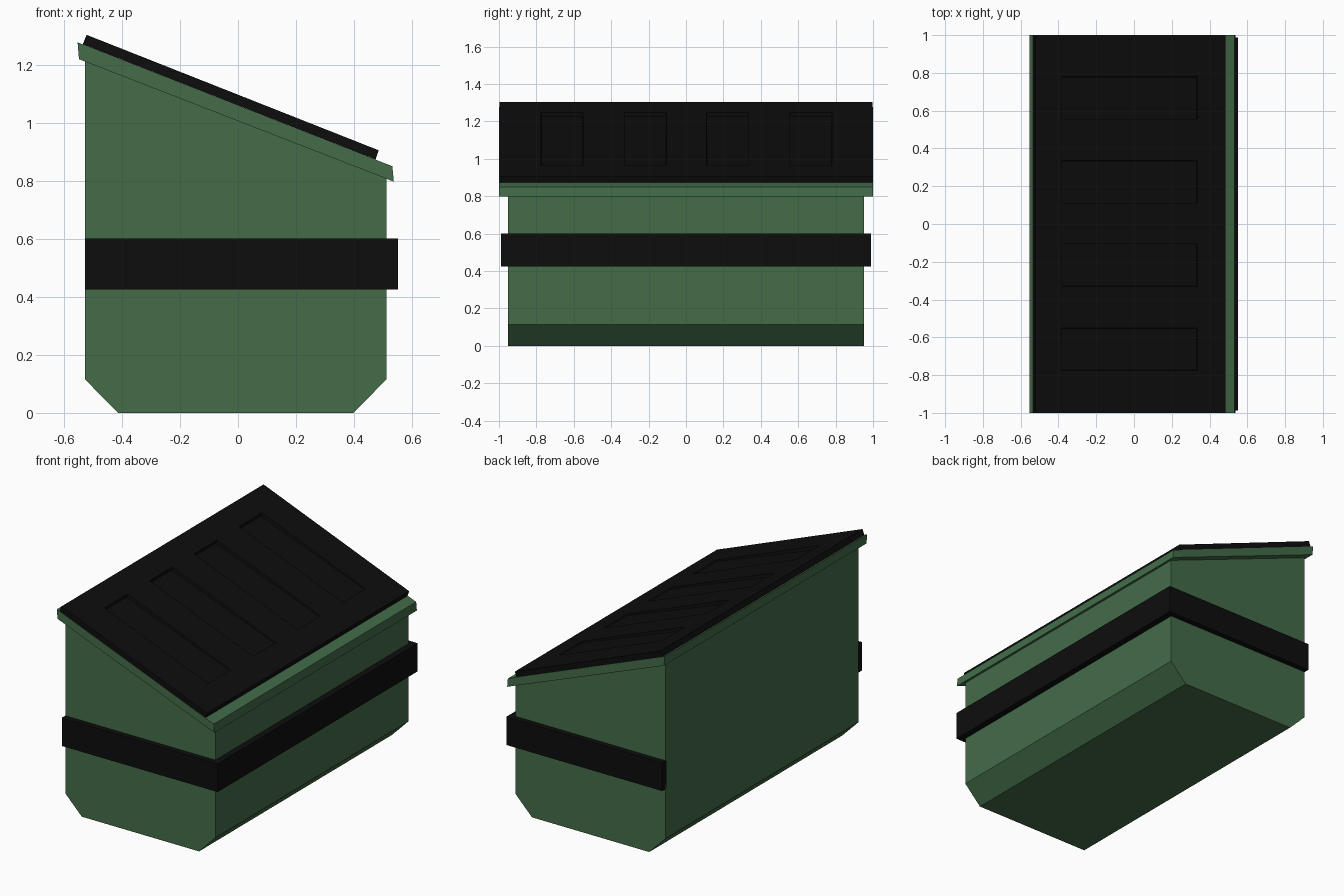
import bpy, bmesh
from mathutils import Vector

if "Cube" in bpy.data.objects:
    bpy.data.objects.remove(bpy.data.objects["Cube"])


def material(name, rgb):
    m = bpy.data.materials.new(name)
    m.diffuse_color = (*rgb, 1)
    m.use_nodes = True
    m.node_tree.nodes["Principled BSDF"].inputs["Base Color"].default_value = m.diffuse_color
    return m


green = material("dark green paint", (0.056, 0.15, 0.066))
black = material("black plastic", (0.004, 0.004, 0.004))


def prism(name, base, offset, mat, edit=None):
    """Extrude a flat outline by an offset vector."""
    bm = bmesh.new()
    face = bm.faces.new([bm.verts.new(p) for p in base])
    new = bmesh.ops.extrude_face_region(bm, geom=[face])["geom"]
    bmesh.ops.translate(bm, vec=offset,
                        verts=[g for g in new if isinstance(g, bmesh.types.BMVert)])
    bmesh.ops.recalc_face_normals(bm, faces=bm.faces[:])
    if edit:
        edit(bm)
    mesh = bpy.data.meshes.new(name)
    bm.to_mesh(mesh)
    bm.free()
    mesh.materials.append(mat)
    ob = bpy.data.objects.new(name, mesh)
    bpy.context.collection.objects.link(ob)
    return ob


def side_prism(name, profile, half, mat, edit=None):
    return prism(name, [(x, -half, z) for x, z in profile], (0, 2 * half, 0), mat, edit)


# container with chamfered bottom edges and sloped top
side_prism("container_body", [(-0.527, 0.115), (-0.413, 0), (0.398, 0), (0.511, 0.115),
                              (0.511, 0.835), (-0.527, 1.24)], 0.953, green)

# overhanging sloped rim
side_prism("top_rim", [(-0.553, 1.277), (-0.548, 1.219), (0.537, 0.797), (0.532, 0.850)],
           1.0, green)

# lid with four recessed panels
PANEL_X = (-0.38, 0.335)
PANEL_Y = [(-0.775, -0.55), (-0.33, -0.105), (0.11, 0.335), (0.555, 0.78)]


def recess_panels(bm):
    cuts = [(Vector((x, 0, 0)), Vector((1, 0, 0))) for x in PANEL_X]
    cuts += [(Vector((0, y, 0)), Vector((0, 1, 0))) for pair in PANEL_Y for y in pair]
    for co, no in cuts:
        bmesh.ops.bisect_plane(bm, geom=bm.verts[:] + bm.edges[:] + bm.faces[:],
                               plane_co=co, plane_no=no)
    bm.normal_update()
    panels = []
    for f in bm.faces:
        c = f.calc_center_median()
        if f.normal.z > 0.5 and PANEL_X[0] < c.x < PANEL_X[1] \
                and any(a < c.y < b for a, b in PANEL_Y):
            panels.append(f)
    bmesh.ops.inset_individual(bm, faces=panels, thickness=0.003, depth=-0.022)
    # panel floors get shallower toward the low edge
    for f in panels:
        n = f.normal.copy()
        for v in f.verts:
            if v.co.x > 0:
                v.co += n * 0.014


side_prism("lid", [(-0.535, 1.270), (0.474, 0.873), (0.485, 0.905), (-0.522, 1.303)],
           0.998, black, recess_panels)

# bumper band around the two ends and the right side, open at the left
X0, X1, Y0, Y1 = -0.527, 0.551, 0.945, 0.988
prism("bumper_band", [(x, y, 0.425) for x, y in [
    (X0, -Y1), (X1, -Y1), (X1, Y1), (X0, Y1),
    (X0, Y0), (0.50, Y0), (0.50, -Y0), (X0, -Y0)]], (0, 0, 0.176), black)
